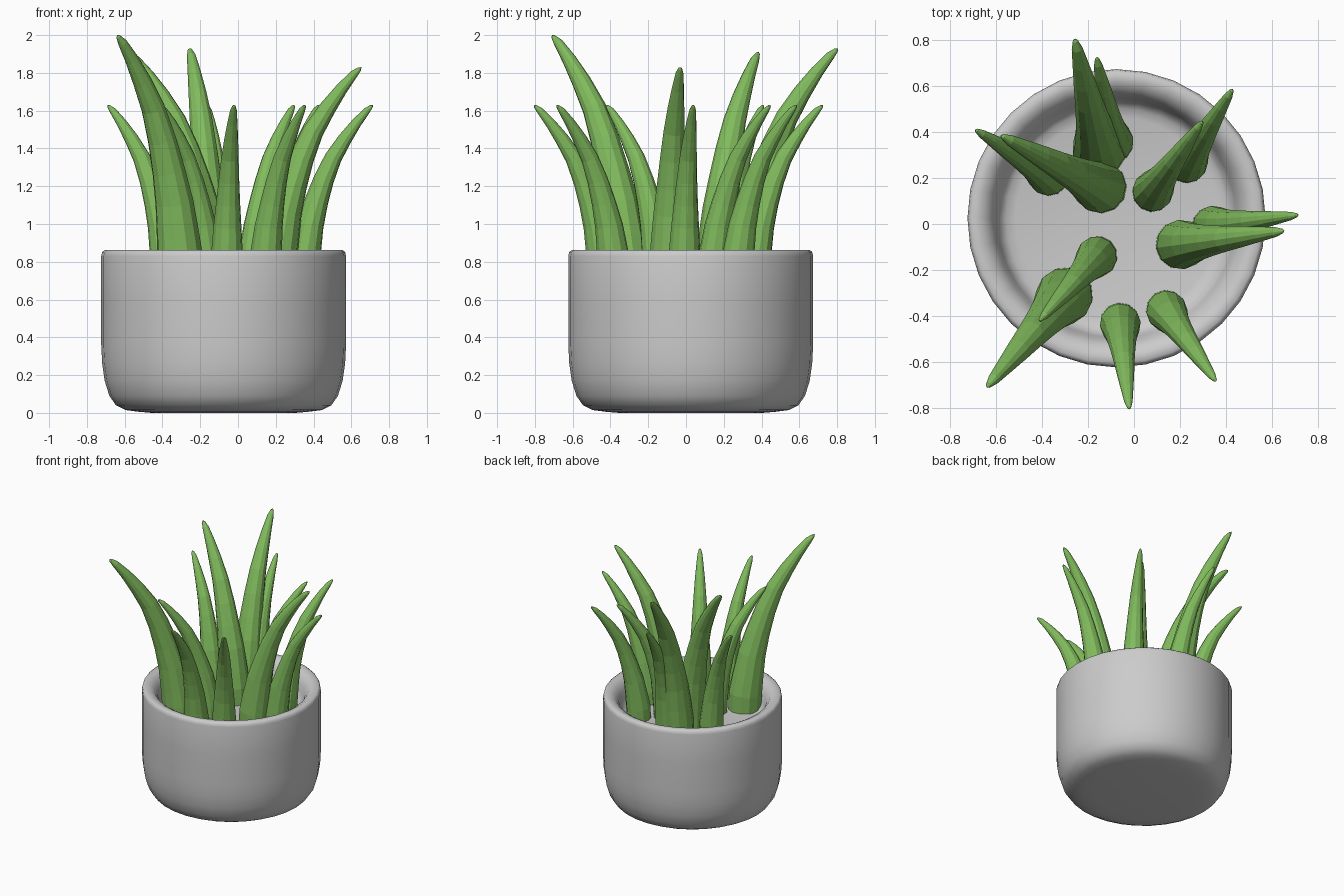
import bpy, bmesh, math
from mathutils import Vector

if "Cube" in bpy.data.objects:
    bpy.data.objects.remove(bpy.data.objects["Cube"])

POT_X, POT_Y, SOIL_Z = -0.076, 0.025, 0.68


def make_object(name, bm, material=None):
    bmesh.ops.recalc_face_normals(bm, faces=bm.faces)
    mesh = bpy.data.meshes.new(name)
    bm.to_mesh(mesh)
    bm.free()
    obj = bpy.data.objects.new(name, mesh)
    bpy.context.collection.objects.link(obj)
    if material:
        mesh.materials.append(material)
    return obj


def bridge(bm, rings):
    for a, b in zip(rings, rings[1:]):
        n = len(a)
        for i in range(n):
            j = (i + 1) % n
            bm.faces.new((a[i], a[j], b[j], b[i]))


# Pot: lathed profile with rounded base, thick rim and shallow inner floor
profile = [(0.45, 0.006), (0.52, 0.015), (0.57, 0.04), (0.605, 0.09), (0.63, 0.17),
           (0.643, 0.26), (0.648, 0.36), (0.648, 0.60), (0.648, 0.83), (0.643, 0.852),
           (0.63, 0.862), (0.595, 0.86), (0.56, 0.84), (0.535, 0.80), (0.52, 0.75),
           (0.505, 0.71), (0.48, 0.69), (0.44, SOIL_Z)]
bm = bmesh.new()
rings = []
for r, z in [(0.38, 0.0)] + profile:
    rings.append([bm.verts.new((POT_X + r * math.cos(math.tau * k / 32),
                                POT_Y + r * math.sin(math.tau * k / 32), z))
                  for k in range(32)])
bridge(bm, rings)
bm.faces.new(rings[0])
bm.faces.new(rings[-1])
pot = make_object("pot", bm)
for p in pot.data.polygons:
    p.use_smooth = True

# Leaves: curved tapering tubes, (outward, up, radius) at unit scale
green = bpy.data.materials.new("leaf_green")
green.diffuse_color = (0.22, 0.50, 0.11, 1)
green.use_nodes = True
green.node_tree.nodes["Principled BSDF"].inputs["Base Color"].default_value = green.diffuse_color
SECTION = [(0.0, -0.01, 0.088), (0.005, 0.09, 0.089), (0.018, 0.18, 0.083),
           (0.04, 0.31, 0.074), (0.073, 0.43, 0.064), (0.113, 0.55, 0.055),
           (0.165, 0.67, 0.046), (0.228, 0.77, 0.037), (0.29, 0.855, 0.027),
           (0.345, 0.92, 0.018), (0.370, 0.943, 0.009)]


def leaf(name, base, tip, height, sides=12):
    out = Vector((tip[0] - base[0], tip[1] - base[1], 0)).normalized()
    up = Vector((0, 0, 1))
    side = up.cross(out)
    s = (height - SOIL_Z) / 0.95
    origin = Vector((base[0], base[1], SOIL_Z))
    bm = bmesh.new()
    rings = []
    for i, (o, h, r) in enumerate(SECTION):
        a, b = SECTION[max(i - 1, 0)], SECTION[min(i + 1, len(SECTION) - 1)]
        tangent = (out * (b[0] - a[0]) + up * (b[1] - a[1])).normalized()
        normal = side.cross(tangent)
        centre = origin + (out * o + up * h) * s
        rings.append([bm.verts.new(centre + (normal * math.cos(math.tau * k / sides)
                                             + side * math.sin(math.tau * k / sides)) * r * s)
                      for k in range(sides)])
    bridge(bm, rings)
    bm.faces.new(rings[0])
    top = bm.verts.new(origin + (out * 0.378 + up * 0.95) * s)
    for k in range(sides):
        bm.faces.new((rings[-1][k], rings[-1][(k + 1) % sides], top))
    make_object(name, bm, green)


# Base position, tip position and tip height of each leaf
LEAVES = [((-0.15, 0.32), (-0.26, 0.82), 1.93), ((-0.09, 0.355), (-0.165, 0.74), 1.63),
          ((-0.145, 0.16), (-0.59, 0.39), 1.91), ((-0.37, 0.21), (-0.69, 0.41), 1.63),
          ((0.08, 0.14), (0.30, 0.45), 1.63), ((0.23, 0.265), (0.425, 0.58), 1.63),
          ((0.34, -0.01), (0.72, 0.04), 1.63), ((0.20, -0.09), (0.65, -0.03), 1.83),
          ((0.14, -0.375), (0.36, -0.69), 1.63), ((-0.06, -0.43), (-0.02, -0.81), 1.63),
          ((-0.16, -0.14), (-0.41, -0.42), 1.63), ((-0.30, -0.31), (-0.64, -0.71), 2.0)]
for n, (base, tip, height) in enumerate(LEAVES, 1):
    leaf(f"leaf_{n}", base, tip, height)
